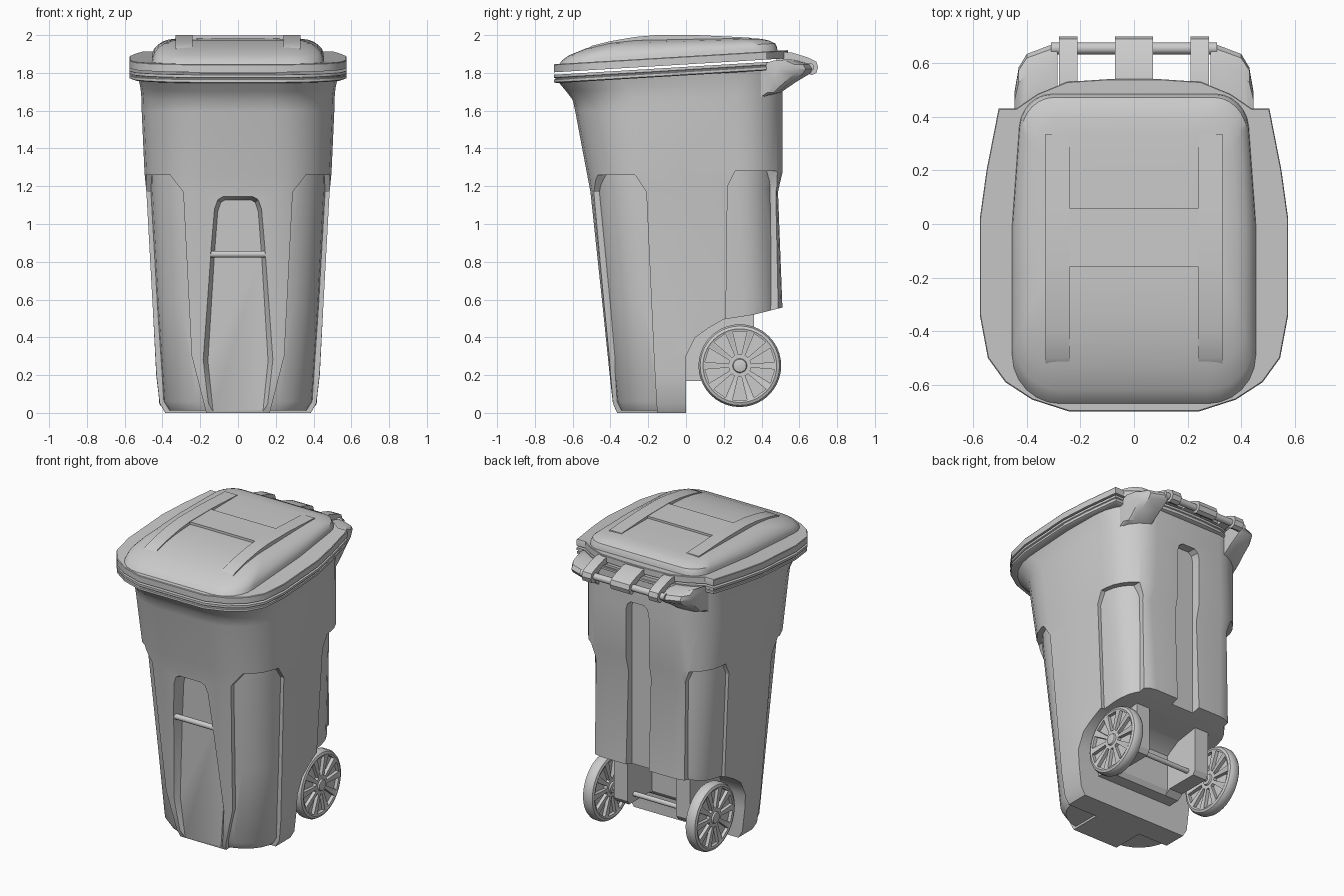
import bpy, bmesh, math

if "Cube" in bpy.data.objects:
    bpy.data.objects.remove(bpy.data.objects["Cube"])


def build(name, *shells):
    """Each shell is a list of rings with equal point counts, skinned and capped."""
    bm = bmesh.new()
    for rings in shells:
        vs = [[bm.verts.new(p) for p in ring] for ring in rings]
        n = len(vs[0])
        for a, b in zip(vs, vs[1:]):
            for i in range(n):
                j = (i + 1) % n
                bm.faces.new((a[i], a[j], b[j], b[i]))
        bm.faces.new(vs[0])
        bm.faces.new(vs[-1])
    bmesh.ops.recalc_face_normals(bm, faces=bm.faces)
    me = bpy.data.meshes.new(name)
    bm.to_mesh(me)
    bm.free()
    ob = bpy.data.objects.new(name, me)
    bpy.context.collection.objects.link(ob)
    return ob


def boolean(ob, other, op='DIFFERENCE'):
    m = ob.modifiers.new("cut", 'BOOLEAN')
    m.operation, m.object, m.solver = op, other, 'EXACT'
    bpy.context.view_layer.objects.active = ob
    bpy.ops.object.modifier_apply(modifier=m.name)
    bpy.data.objects.remove(other)


def rrect(z, hx, yf, yb, rf, rb, slope=0.0, n=6):
    """Rounded rectangle ring (front and back radius), rising by slope and narrowing to the back."""
    pts = []
    for cx, cy, a0, r in ((hx - rb, yb - rb, 0, rb), (rb - hx, yb - rb, 90, rb),
                          (rf - hx, yf + rf, 180, rf), (hx - rf, yf + rf, 270, rf)):
        if a0 == 180:
            pts.append((-hx, 0, z + slope * .7))
        for k in range(n + 1):
            a = math.radians(a0 + 90 * k / n)
            x, y = cx + r * math.cos(a), cy + r * math.sin(a)
            pts.append((x * (1 - .16 * max(y, 0)), y, z + slope * (y + 0.7)))
    return pts + [(hx, 0, z + slope * .7)]


def box_ring(z, x0, x1, y0, y1):
    return [(x0, y0, z), (x1, y0, z), (x1, y1, z), (x0, y1, z)]


def prism_x(profile, x0, x1):
    return [[(x, y, z) for y, z in profile] for x in (x0, x1)]


def tube_x(rows, y, z, n=32):
    """Lathe about an x-parallel axis; rows are (x, radius)."""
    return [[(x, y + r * math.cos(2 * math.pi * k / n), z + r * math.sin(2 * math.pi * k / n))
             for k in range(n)] for x, r in rows]


def mirrored(half):
    return half + [(-x, y) for x, y in reversed(half)]


# Body: outer loft, corner recesses cut down to an inset core
body = build("bin_body", [rrect(*s) for s in (
    (0.0, .385, -.365, .44, .22, .15), (.05, .415, -.387, .49, .24, .16),
    (.2, .433, -.404, .51, .25, .17), (.57, .452, -.442, .51, .26, .18),
    (1.17, .485, -.506, .487, .29, .19), (1.27, .495, -.525, .51, .31, .21),
    (1.6, .51, -.587, .512, .34, .24), (1.655, .511, -.60, .512, .34, .24, .02),
    (1.70, .516, -.635, .512, .33, .25, .05), (1.75, .528, -.675, .512, .32, .27, .06))])
corners = []
for s in (-1, 1):
    corners.append([box_ring(z, s * x, s * .8, -.8, y) for z, x, y in (
        (-.05, .155, -.15), (.3, .245, -.17), (1.17, .29, -.21), (1.26, .36, -.27))])
    corners.append([box_ring(z, s * x, s * .8, y, .8) for z, x, y in (
        (.4, .33, .21), (1.2, .33, .22), (1.28, .36, .26))])
boolean(body, build("corner_cutter", *corners))
core = build("inset_core", [rrect(*s) for s in (
    (.012, .365, -.345, .41, .22, .15), (.06, .395, -.367, .46, .23, .16),
    (.57, .43, -.418, .485, .26, .18), (1.19, .463, -.485, .465, .28, .19),
    (1.4, .468, -.505, .47, .3, .2))])
boolean(body, core, 'UNION')

# Front recess, back channel and wheel well
half = [(.14, -.05), (.155, .02), (.185, .28), (.145, .85), (.125, 1.08), (.107, 1.13), (.08, 1.145)]
grip = mirrored(half)
boolean(body, build("front_recess_cutter", [
    [(x * 1.06, -.8, z) for x, z in grip],
    [(x, -.383 - .107 * z, z) for x, z in grip],
    [(x * .86, -.368 - .045 * z, z * .985) for x, z in grip]]))
slot = mirrored([(.09, .3), (.09, 1.59), (.078, 1.63), (.05, 1.65)])
boolean(body, build("back_channel_cutter", [[(x * k, y, z) for x, z in slot]
                                            for y, k in ((.8, 1.1), (.455, .9))]))
well = [(0, -.1), (0, .3), (.05, .40), (.12, .45), (.2, .495), (.36, .52), (.48, .55), (.8, .63), (.8, -.1)]
boolean(body, build("wheel_well_cutter", prism_x(well, -.8, .8)))

# Rim joined to the body, then the hollow inside
outline = mirrored([(.24, -.70), (.38, -.655), (.48, -.59), (.545, -.5), (.575, -.34), (.575, .02),
                    (.55, .2), (.505, .43), (.44, .43), (.36, .485), (.25, .53), (.1, .54)])


def slab(rows):
    return [[(x * k, y * k, z + .06 * (y * k + .7)) for x, y in outline] for z, k in rows]


boolean(body, build("rim", slab([(1.745, .98), (1.75, .997), (1.764, .997), (1.767, .988),
                                 (1.772, .988), (1.775, 1), (1.79, 1)])), 'UNION')
boolean(body, build("hollow_cutter", [rrect(.65, .38, -.30, .38, .2, .15),
                                      rrect(1.5, .44, -.46, .42, .28, .18),
                                      rrect(2.0, .47, -.57, .44, .3, .22)]))

# Lid: sloped flange, soft dome and raised H-shaped ribs
build("lid_flange", slab([(1.803, 1), (1.842, 1), (1.846, .995)]))
build("lid_dome", [rrect(*s) for s in (
    (1.84, .455, -.675, .485, .18, .12, .06), (1.865, .452, -.655, .482, .18, .12, .06),
    (1.888, .444, -.62, .472, .17, .12, .058), (1.922, .42, -.53, .44, .16, .12, .043),
    (1.947, .385, -.43, .40, .13, .12, .03), (1.963, .34, -.33, .34, .11, .11, .02),
    (1.977, .22, -.2, .2, .08, .08, .008))])
rib = [(-.52, 1.90), (-.52, 1.928), (-.5, 1.943), (-.4, 1.968), (-.27, 1.99), (-.16, 2.0),
       (.06, 2.0), (.335, 1.987), (.345, 1.94)]
bridge = [(-.16, 1.93), (-.16, 1.997), (.06, 1.997), (.06, 1.93)]
build("lid_ribs", prism_x(rib, .24, .33), prism_x(rib, -.33, -.24), prism_x(bridge, -.245, .245))

# Hinge lugs on the lid, handle bar and its side brackets
lug = [(.48, 1.865), (.48, 1.912), (.56, 1.908), (.65, 1.88), (.69, 1.86), (.70, 1.83),
       (.69, 1.80), (.665, 1.788), (.64, 1.80), (.63, 1.835), (.57, 1.87)]
build("lid_hinge_lugs", *[prism_x(lug, x - w, x + w) for x, w in ((0, .07), (-.245, .034), (.245, .034))])
build("handle_bar", tube_x([(-.31, .022), (.31, .022)], .655, 1.83, 16))
arm = [(.38, 1.66), (.50, 1.695), (.58, 1.75), (.655, 1.795), (.672, 1.82), (.655, 1.845),
       (.59, 1.865), (.38, 1.84)]
arms = []
for s in (-1, 1):
    arms.append([[(s * x, .38 + (y - .38) * k, z) for y, z in arm]
                 for x, k in ((.285, .98), (.30, 1), (.40, .87), (.43, .70), (.445, .4))])
build("handle_brackets", *arms)

# Grab bar across the front recess
build("front_grab_bar", tube_x([(-.15, .018), (.15, .018)], -.452, .84, 16))

# Axle, axle mount and wheels
AY, AZ = .285, .25
mount = [(-.03, .17), (.08, .17), (.12, .2), (.34, .2), (.36, .23), (.36, .56), (.1, .56), (-.03, .4)]
web = [(-.03, .17), (.08, .17), (.1, .2), (.1, .5), (-.03, .4)]
build("axle_mount", prism_x(mount, .18, .28), prism_x(mount, -.28, -.18), prism_x(web, -.19, .19))
build("axle", tube_x([(-.37, .016), (.37, .016)], AY, AZ, 16))


def pocket(angle, x0, x1):
    ring = []
    for r, w in ((.06, -.009), (.182, -.038), (.182, .038), (.06, .009)):
        ring.append((AY + r * math.cos(angle) - w * math.sin(angle),
                     AZ + r * math.sin(angle) + w * math.cos(angle)))
    return prism_x(ring, x0, x1)


rows = [(-.05, .014), (-.046, .034), (-.036, .038), (-.036, .188), (-.040, .195), (-.034, .21), (-.018, .219),
        (.018, .219), (.034, .21), (.040, .195), (.036, .188), (.036, .038), (.046, .034), (.05, .014)]
for s, side in ((-1, "left"), (1, "right")):
    c = s * .378
    wheel = build(side + "_wheel", tube_x([(c + s * x, r) for x, r in rows], AY, AZ, 40))
    boolean(wheel, build("spoke_cutter", *[pocket(math.pi * (.5 + .2 * k), c + d * .014, c + d * .07)
                                           for k in range(10) for d in (-1, 1)]))

# Smooth shading with crisp edges
for ob in bpy.context.scene.objects:
    ob.select_set(True)
bpy.ops.object.shade_smooth_by_angle(angle=math.radians(30))
